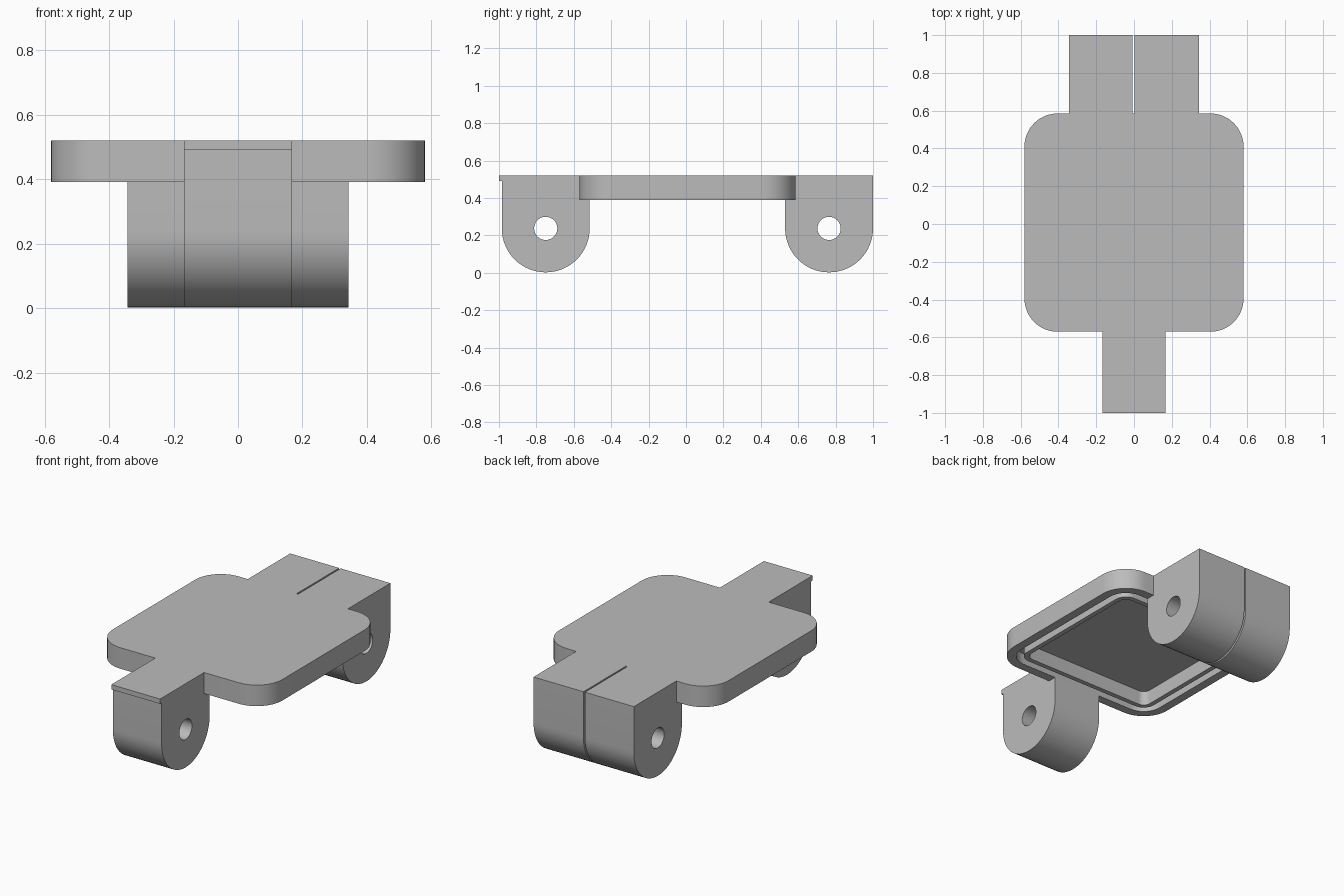
import bpy, bmesh, math
from mathutils import Vector

cube = bpy.data.objects.get("Cube")
if cube:
    bpy.data.objects.remove(cube, do_unlink=True)

grey = bpy.data.materials.new("plain_grey")
grey.use_nodes = True
COLOUR = (0.5, 0.5, 0.5, 1)
grey.diffuse_color = COLOUR
grey.node_tree.nodes["Principled BSDF"].inputs["Base Color"].default_value = COLOUR

TOP, UNDER = 0.52, 0.39
BACK, FRONT = 0.585, -0.57        # plate ends
HALF = 0.58
RIM = 0.055


def finish(bm, name):
    bmesh.ops.recalc_face_normals(bm, faces=bm.faces)
    mesh = bpy.data.meshes.new(name)
    bm.to_mesh(mesh)
    bm.free()
    mesh.materials.append(grey)
    obj = bpy.data.objects.new(name, mesh)
    bpy.context.collection.objects.link(obj)
    bpy.ops.object.select_all(action='DESELECT')
    obj.select_set(True)
    bpy.context.view_layer.objects.active = obj
    bpy.ops.object.shade_smooth_by_angle(angle=math.radians(30))
    return obj


def arc(cx, cy, r, start, end, steps):
    angles = [math.radians(start + (end - start) * i / steps) for i in range(steps + 1)]
    return [(cx + r * math.cos(a), cy + r * math.sin(a)) for a in angles]


def rounded_ring(bm, inset, z):
    """Rounded rectangle of the plate, moved inward by inset."""
    r = 0.175 - inset
    c = HALF - 0.175
    b, f = BACK - 0.175, FRONT + 0.175
    corners = [(c, b), (-c, b), (-c, f), (c, f)]
    pts = [p for i, (x, y) in enumerate(corners)
           for p in arc(x, y, r, 90 * i, 90 * i + 90, 12)]
    return [bm.verts.new((x, y, z)) for x, y in pts]


# Plate: outer wall, rim, groove, ridge and pocket as one chain of rings
bm = bmesh.new()
steps = [(0, TOP), (0, UNDER), (RIM, UNDER), (RIM, 0.46), (0.10, 0.46),
         (0.10, UNDER), (0.13, UNDER), (0.13, 0.48)]
rings = [rounded_ring(bm, inset, z) for inset, z in steps]
for a, b in zip(rings, rings[1:]):
    for i in range(len(a)):
        j = (i + 1) % len(a)
        bm.faces.new((a[i], a[j], b[j], b[i]))
bm.faces.new(rings[0])
bm.faces.new(rings[-1])
finish(bm, "cover_plate")


def hinge_block(name, x0, x1, side, lip=False):
    """Round-bottomed lug with a pin hole, notched to sit against the rim."""
    r, cz = 0.235, 0.237
    edge = BACK if side > 0 else -FRONT
    inner = edge - RIM
    cy = inner + r
    outer = cy + r
    profile = arc(cy, cz, r, 180, 360, 32)
    if lip:
        profile += [(outer, 0.49), (1.0, 0.49), (1.0, TOP)]
    else:
        profile += [(outer, TOP)]
    profile += [(edge, TOP), (edge, UNDER), (inner, UNDER)]
    hole = arc(cy, cz, 0.062, 0, 360, 32)[:-1]
    bm = bmesh.new()
    for loop in (profile, hole):
        vs = [bm.verts.new((x0, side * y, z)) for y, z in loop]
        for i, v in enumerate(vs):
            bm.edges.new((v, vs[(i + 1) % len(vs)]))
    bmesh.ops.triangle_fill(bm, edges=bm.edges[:], use_beauty=True, normal=Vector((1, 0, 0)))
    new = bmesh.ops.extrude_face_region(bm, geom=bm.faces[:], use_keep_orig=True)
    moved = [g for g in new["geom"] if isinstance(g, bmesh.types.BMVert)]
    bmesh.ops.translate(bm, verts=moved, vec=(x1 - x0, 0, 0))
    return finish(bm, name)


# Split pair of lugs at the back, single lug with a finger lip at the front
hinge_block("back_lug_right", -0.343, -0.008, 1)
hinge_block("back_lug_left", 0.002, 0.343, 1)
hinge_block("front_lug", -0.167, 0.167, -1, lip=True)
